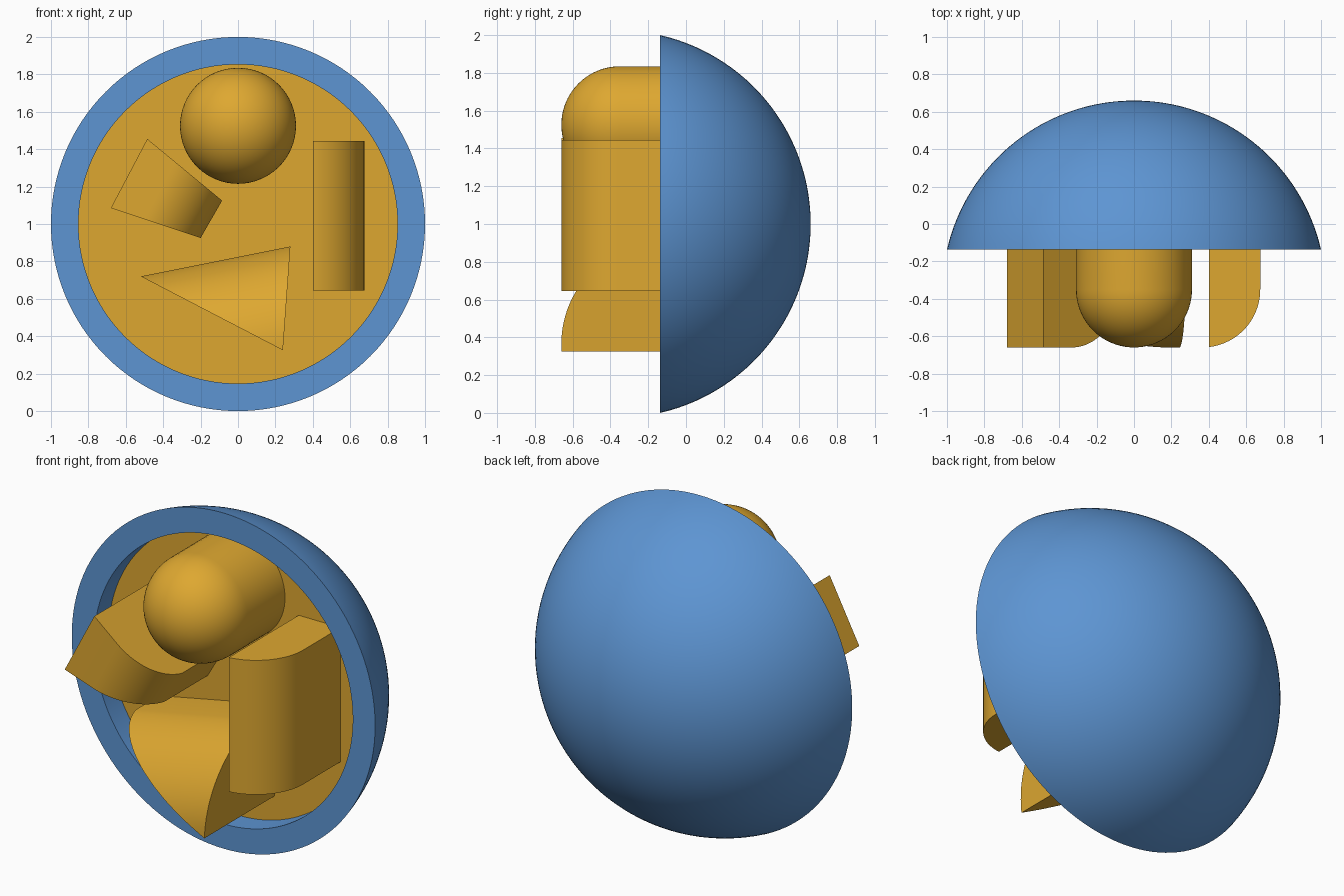
import bpy, bmesh, math
from mathutils import Vector

if "Cube" in bpy.data.objects:
    bpy.data.objects.remove(bpy.data.objects["Cube"])

RIM, FLOOR, FRONT = -0.137, 0.0, -0.66   # y of rim, inner disc, frontmost point


def material(name, rgb):
    m = bpy.data.materials.new(name)
    m.diffuse_color = (*rgb, 1)
    m.use_nodes = True
    m.node_tree.nodes["Principled BSDF"].inputs["Base Color"].default_value = m.diffuse_color
    return m


BLUE = material("blue", (0.11, 0.30, 0.65))
GOLD = material("gold", (0.73, 0.39, 0.03))


def finish(name, bm, mat):
    bmesh.ops.remove_doubles(bm, verts=bm.verts, dist=1e-5)
    bmesh.ops.recalc_face_normals(bm, faces=bm.faces)
    me = bpy.data.meshes.new(name)
    bm.to_mesh(me)
    bm.free()
    me.materials.append(mat)
    ob = bpy.data.objects.new(name, me)
    bpy.context.collection.objects.link(ob)
    bpy.ops.object.select_all(action='DESELECT')
    ob.select_set(True)
    bpy.context.view_layer.objects.active = ob
    bpy.ops.object.shade_smooth_by_angle(angle=math.radians(30))


def lathe(name, profile, z, mat, steps=96):
    """Spin (radius, y) points around a y-parallel axis at height z."""
    bm = bmesh.new()
    vs = [bm.verts.new((r, y, z)) for r, y in profile]
    es = [bm.edges.new(pair) for pair in zip(vs, vs[1:])]
    bmesh.ops.spin(bm, geom=vs + es, cent=(0, 0, z), axis=(0, 1, 0),
                   angle=math.tau, steps=steps)
    finish(name, bm, mat)


def curved_block(name, a, b, c, r, steps=20):
    """Block between front-view edges a and b; its face is flat up to
    distance c from edge a, then falls away on an arc of radius r."""
    a, b = [[Vector(p) for p in e] for e in (a, b)]
    along = (a[1] - a[0]) if a[0] != a[1] else (b[1] - b[0])
    normal = Vector((-along.y, along.x)).normalized()
    length = abs((b[0] - a[0]).dot(normal))
    t0, t1 = math.asin(max(0, -c / r)), math.asin(min(1, (length - c) / r))
    prof = [(0, FRONT)] if c > 0 else []
    for i in range(steps + 1):
        t = t0 + (t1 - t0) * i / steps
        prof.append(((c + r * math.sin(t)) / length, FRONT + r - r * math.cos(t)))
    back = FLOOR + 0.02
    bm = bmesh.new()
    sides = []
    for k in (0, 1):
        pts = [(a[k].lerp(b[k], u), y) for u, y in prof]
        pts += [(pts[-1][0], back), (pts[0][0], back)]
        sides.append([bm.verts.new((p.x, y, p.y)) for p, y in pts])
        bm.faces.new(sides[-1])
    n = len(sides[0])
    for i in range(n):
        j = (i + 1) % n
        bm.faces.new((sides[0][i], sides[0][j], sides[1][j], sides[1][i]))
    finish(name, bm, GOLD)


# Bowl: spherical cap outside, flat rim, recessed front
depth = 0.66 - RIM
R = (1 + depth * depth) / (2 * depth)
end = math.asin(1 / R)
cap = [(R * math.sin(end * i / 40), 0.66 - R + R * math.cos(end * i / 40))
       for i in range(41)]
lathe("bowl", cap + [(0.853, RIM), (0.853, 0.03), (0, 0.03)], 1, BLUE, 128)

# Recessed disc
lathe("inner_disc", [(0, FLOOR), (0.853, FLOOR), (0.853, 0.02), (0, 0.02)], 1, GOLD, 128)

# Round-ended peg
pr = 0.31
dome = [(pr * math.sin(math.pi / 2 * i / 20), FRONT + pr - pr * math.cos(math.pi / 2 * i / 20))
        for i in range(21)]
lathe("round_peg", dome + [(pr, 0.02), (0, 0.02)], 1.525, GOLD, 64)

# Three blocks with curved faces
curved_block("tall_block", [(0.40, 0.645), (0.40, 1.445)],
             [(0.675, 0.645), (0.675, 1.445)], -0.035, 0.31)
curved_block("tapered_block", [(-0.68, 1.085), (-0.485, 1.455)],
             [(-0.20, 0.925), (-0.085, 1.125)], 0.19, 0.315)
curved_block("triangle_block", [(0.24, 0.325), (0.24, 0.325)],
             [(-0.52, 0.72), (0.28, 0.88)], 0.04, 0.5)
